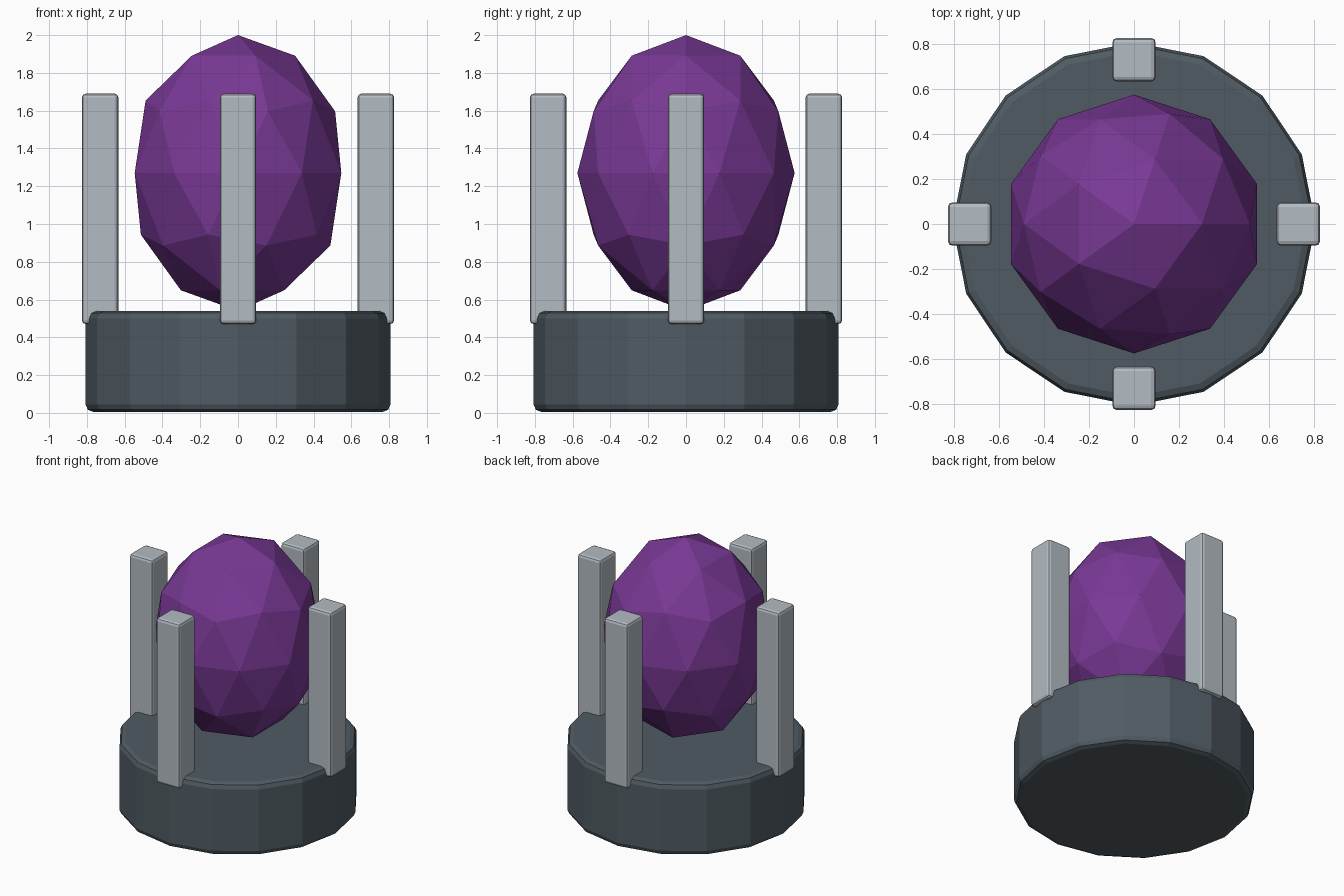
import bpy
from math import cos, sin, pi

if "Cube" in bpy.data.objects:
    bpy.data.objects.remove(bpy.data.objects["Cube"])


def finish(name, color, bevel=0.0):
    obj = bpy.context.object
    obj.name = name
    bpy.ops.object.transform_apply(location=False, rotation=True, scale=True)
    if bevel:
        mod = obj.modifiers.new("edge_bevel", 'BEVEL')
        mod.width = bevel
        mod.segments = 2
        mod.limit_method = 'ANGLE'
    obj.data.materials.append(color)
    return obj


def material(name, rgb):
    mat = bpy.data.materials.new(name)
    mat.diffuse_color = (*rgb, 1)
    mat.use_nodes = True
    mat.node_tree.nodes["Principled BSDF"].inputs["Base Color"].default_value = mat.diffuse_color
    return mat


stone = material("dark_stone", (0.08, 0.105, 0.125))
metal = material("pale_metal", (0.45, 0.5, 0.54))
purple = material("purple_crystal", (0.19, 0.04, 0.30))

# Sixteen-sided base
bpy.ops.mesh.primitive_cylinder_add(vertices=16, radius=0.807, depth=0.535,
                                    location=(0, 0, 0.2725))
finish("base", stone, 0.04)

# Faceted egg-shaped crystal
bpy.ops.mesh.primitive_ico_sphere_add(subdivisions=2, radius=1,
                                      location=(0, 0, 1.27))
bpy.context.object.scale = (0.575, 0.575, 0.73)
finish("crystal", purple)

# Four posts around the crystal
for i, side in enumerate(("right", "back", "left", "front")):
    a = i * pi / 2
    bpy.ops.mesh.primitive_cube_add(size=1, location=(0.73 * cos(a), 0.73 * sin(a), 1.08))
    bpy.context.object.scale = (0.193, 0.193, 1.22)
    finish(side + "_post", metal, 0.02)
